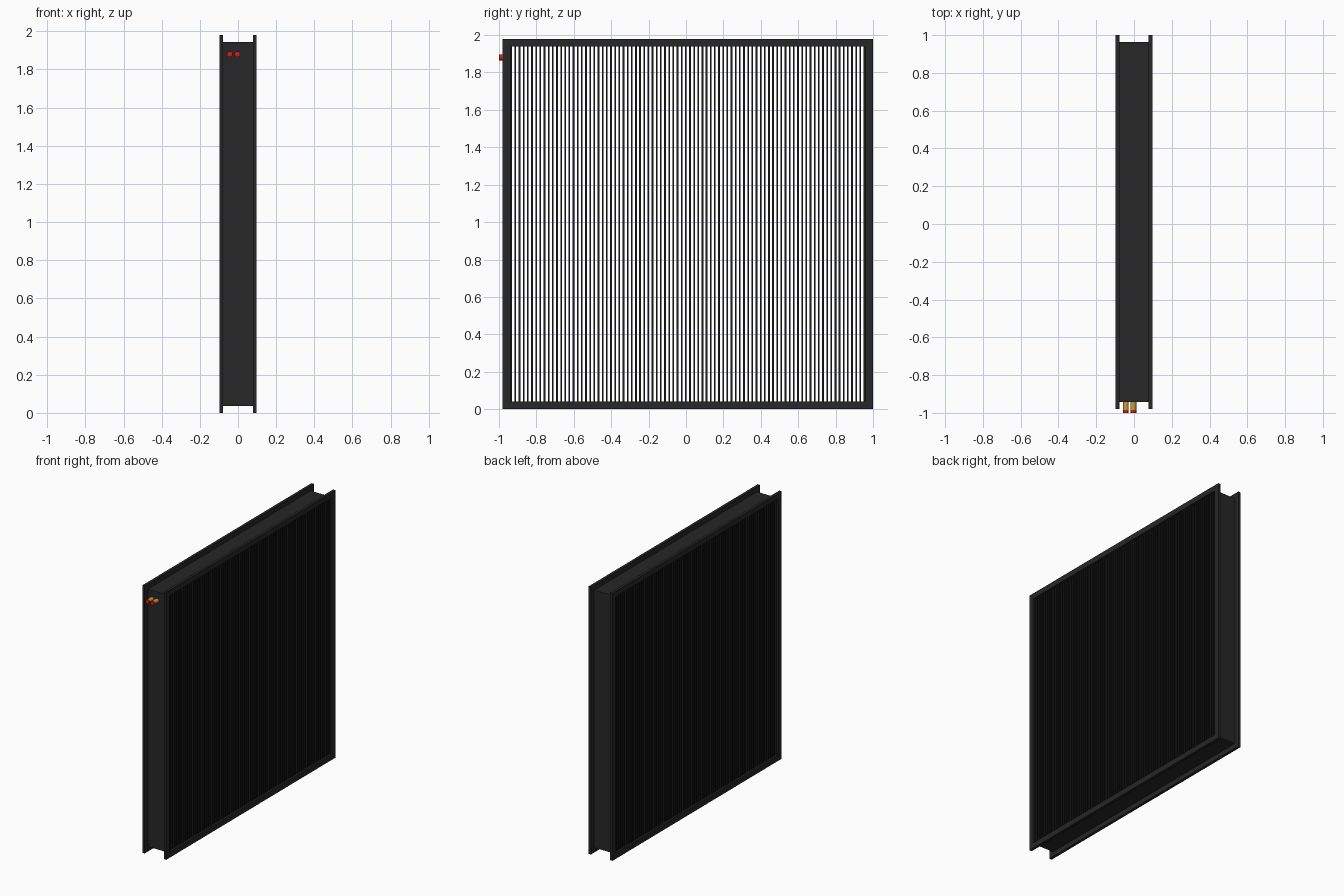
import bpy, bmesh, math
from mathutils import Matrix

if "Cube" in bpy.data.objects:
    bpy.data.objects.remove(bpy.data.objects["Cube"])

def mat(name, c):
    m = bpy.data.materials.new(name)
    m.diffuse_color = (*c, 1)
    m.use_nodes = True
    m.node_tree.nodes["Principled BSDF"].inputs["Base Color"].default_value = m.diffuse_color
    return m

FRAME = mat("dark_steel", (0.02, 0.02, 0.02))
FIN = mat("black_fins", (0.012, 0.012, 0.012))
BRASS = mat("brass", (0.6, 0.33, 0.03))
RED = mat("red", (0.7, 0.01, 0.01))

def finish(name, bm, m):
    me = bpy.data.meshes.new(name)
    bm.to_mesh(me)
    bm.free()
    me.materials.append(m)
    ob = bpy.data.objects.new(name, me)
    bpy.context.collection.objects.link(ob)
    return ob

def add_box(bm, lo, hi):
    size = [b - a for a, b in zip(lo, hi)]
    mid = [(a + b) / 2 for a, b in zip(lo, hi)]
    bmesh.ops.create_cube(bm, size=1, matrix=Matrix.Translation(mid) @ Matrix.Diagonal((*size, 1)))

# Outer limits of the flanges, and the casing set in from them
Y0, Y1, Z0, Z1 = -0.98, 1.0, 0.0, 1.98
LIP, WALL, HALF, FLANGE = 0.037, 0.004, 0.098, 0.02

# Channel frame: one C-shaped profile swept round the rectangle with mitred corners
t = LIP + WALL
profile = [(-HALF, 0), (-HALF, t), (HALF, t), (HALF, 0),
           (HALF - FLANGE, 0), (HALF - FLANGE, LIP), (FLANGE - HALF, LIP), (FLANGE - HALF, 0)]
bm = bmesh.new()
rings = [[bm.verts.new((x, y + sy * d, z + sz * d)) for x, d in profile]
         for y, z, sy, sz in ((Y0, Z0, 1, 1), (Y1, Z0, -1, 1), (Y1, Z1, -1, -1), (Y0, Z1, 1, -1))]
n = len(profile)
for i in range(4):
    a, b = rings[i], rings[(i + 1) % 4]
    for j in range(n):
        k = (j + 1) % n
        bm.faces.new((a[j], a[k], b[k], b[j]))
bmesh.ops.recalc_face_normals(bm, faces=bm.faces)
finish("channel_frame", bm, FRAME)

# Vertical fins filling the opening
bm = bmesh.new()
add_box(bm, (-0.085, Y0 + t, Z0 + t), (0.085, Y0 + t + 0.009, Z1 - t))
fins = finish("fins", bm, FIN)
COUNT = 86
arr = fins.modifiers.new("repeat", "ARRAY")
arr.count = COUNT
arr.use_relative_offset = False
arr.use_constant_offset = True
arr.constant_offset_displace = (0, (Y1 - Y0 - 2 * t - 0.009) / (COUNT - 1), 0)

# Pipe stubs with red caps
def cylinder(name, x, y0, y1, r, m):
    bm = bmesh.new()
    bmesh.ops.create_cone(bm, cap_ends=True, segments=24, radius1=r, radius2=r, depth=y1 - y0,
                          matrix=Matrix.Translation((x, (y0 + y1) / 2, 1.88)) @ Matrix.Rotation(math.pi / 2, 4, "X"))
    ob = finish(name, bm, m)
    bpy.context.view_layer.objects.active = ob
    ob.select_set(True)
    bpy.ops.object.shade_smooth_by_angle()
    ob.select_set(False)

for side, x in (("left", -0.043), ("right", -0.003)):
    cylinder("pipe_" + side, x, -0.985, Y0 + LIP, 0.015, BRASS)
    cylinder("cap_" + side, x, -1.0, -0.985, 0.015, RED)
